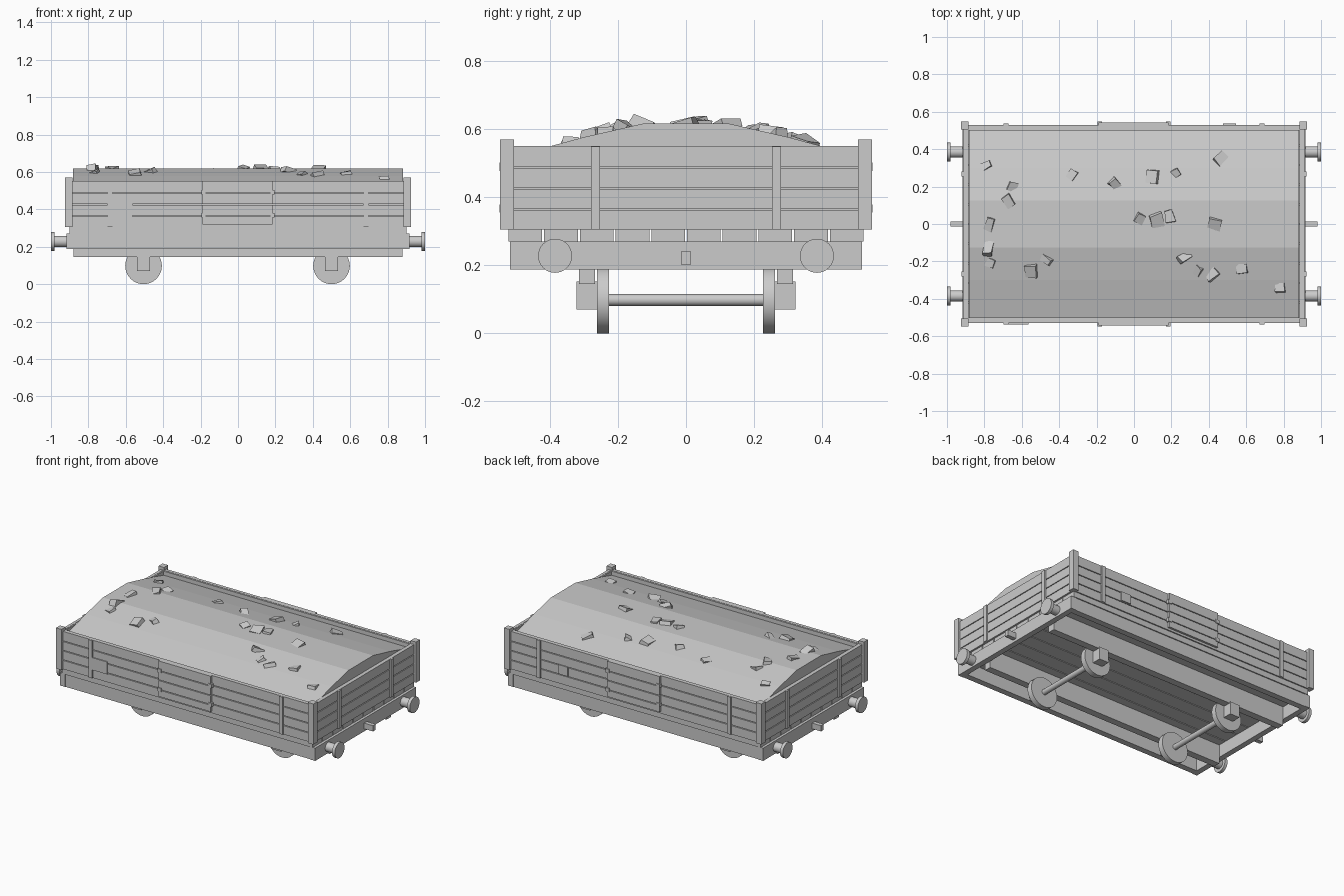
import bpy, bmesh, math, random
from mathutils import Vector, Matrix, Euler

if "Cube" in bpy.data.objects:
    bpy.data.objects.remove(bpy.data.objects["Cube"])

random.seed(4)


def finish(name, bm):
    bmesh.ops.recalc_face_normals(bm, faces=bm.faces)
    me = bpy.data.meshes.new(name)
    bm.to_mesh(me)
    bm.free()
    ob = bpy.data.objects.new(name, me)
    bpy.context.collection.objects.link(ob)
    return ob


def boxes(name, spans):
    """One object from boxes given as (x0, x1, y0, y1, z0, z1)."""
    bm = bmesh.new()
    for x0, x1, y0, y1, z0, z1 in spans:
        m = (Matrix.Translation(((x0 + x1) / 2, (y0 + y1) / 2, (z0 + z1) / 2))
             @ Matrix.Diagonal((abs(x1 - x0), abs(y1 - y0), abs(z1 - z0), 1)))
        bmesh.ops.create_cube(bm, size=1, matrix=m)
    return finish(name, bm)


def cylinder(name, centre, radius, length, axis, segments=32):
    bm = bmesh.new()
    rot = Matrix.Rotation(math.pi / 2, 4, 'Y' if axis == 'x' else 'X')
    bmesh.ops.create_cone(bm, cap_ends=True, segments=segments, radius1=radius,
                          radius2=radius, depth=length,
                          matrix=Matrix.Translation(centre) @ rot)
    ob = finish(name, bm)
    for p in ob.data.polygons:
        p.use_smooth = len(p.vertices) == 4
    return ob


SIGNS = (-1, 1)
CORNERS = [(sx, sy) for sx in SIGNS for sy in SIGNS]

# Floor planks running lengthwise
boxes("floor_planks", [(-0.9, 0.9, -0.525 + 0.105 * i + 0.003, -0.525 + 0.105 * (i + 1) - 0.003,
                        0.27, 0.306) for i in range(10)])

# Underframe: outer side beams, deep inner beams, end beams
boxes("outer_side_beams", [(-0.88, 0.88, s * 0.475, s * 0.515, 0.187, 0.27) for s in SIGNS])
boxes("inner_side_beams", [(-0.88, 0.88, s * 0.268, s * 0.315, 0.145, 0.27) for s in SIGNS])
boxes("end_beams", [(s * 0.88, s * 0.917, -0.518, 0.518, 0.187, 0.27) for s in SIGNS])

# Planked walls with a thin lining behind the plank gaps
rows = [(0.306 + 0.0612 * i, 0.306 + 0.0612 * (i + 1) - (0.005 if i < 3 else 0)) for i in range(4)]
boxes("side_planks", [(-0.89, 0.89, s * 0.508, s * 0.53, a, b) for s in SIGNS for a, b in rows])
boxes("side_lining", [(-0.89, 0.89, s * 0.5, s * 0.52, 0.306, 0.549) for s in SIGNS])
boxes("end_planks", [(s * 0.893, s * 0.912, -0.506, 0.506, a, b) for s in SIGNS for a, b in rows])
boxes("end_lining", [(s * 0.885, s * 0.904, -0.506, 0.506, 0.306, 0.549) for s in SIGNS])

# Corner posts and stanchions
boxes("corner_posts", [(sx * 0.886, sx * 0.925, sy * 0.506, sy * 0.547, 0.306, 0.57)
                       for sx, sy in CORNERS])
boxes("end_stanchions", [(sx * 0.91, sx * 0.922, sy * 0.253, sy * 0.28, 0.306, 0.55)
                         for sx, sy in CORNERS])
boxes("side_stanchions", [(sx * 0.672, sx * 0.698, sy * 0.525, sy * 0.538, 0.306, 0.55)
                          for sx, sy in CORNERS])

# Side doors with planks and hinge blocks
boxes("side_doors", [(-0.19, 0.185, s * 0.525, s * 0.544, max(a, 0.32), b)
                     for s in SIGNS for a, b in rows])
boxes("door_hinges", [(sx * 0.17, sx * 0.195, sy * 0.53, sy * 0.549, z - 0.012, z + 0.012)
                      for sx, sy in CORNERS for z in (0.367, 0.49)])

# Blank plates on the sides
boxes("side_plates", [(-0.68, -0.565, -0.537, -0.525, 0.36, 0.44),
                      (0.475, 0.545, 0.525, 0.537, 0.37, 0.43)])

# Buffers and couplings at both ends
for sx, sy in CORNERS:
    cylinder("buffer_shank", (sx * 0.945, sy * 0.385, 0.228), 0.03, 0.08, 'x', 24)
    cylinder("buffer_head", (sx * 0.99, sy * 0.385, 0.228), 0.05, 0.02, 'x')
boxes("couplings", [(s * 0.9, s * 0.98, -0.014, 0.014, 0.203, 0.24) for s in SIGNS])

# Wheelsets and axle boxes
for x in (-0.505, 0.5):
    cylinder("axle", (x, 0, 0.098), 0.0175, 0.5, 'y', 16)
    for s in SIGNS:
        cylinder("wheel", (x, s * 0.244, 0.098), 0.098, 0.036, 'y')
boxes("axle_boxes", [(x - 0.035, x + 0.035, s * 0.26, s * 0.322, 0.07, 0.153)
                     for x in (-0.505, 0.5) for s in SIGNS])

# Heaped load: extruded profile
slope = [(0.5, 0.523), (0.3, 0.577), (0.125, 0.617)]
profile = [(-0.5, 0.31)] + [(-y, z) for y, z in slope] + slope[::-1] + [(0.5, 0.31)]
bm = bmesh.new()
face = bm.faces.new([bm.verts.new((-0.883, y, z)) for y, z in profile])
ext = bmesh.ops.extrude_face_region(bm, geom=[face])
bmesh.ops.translate(bm, vec=(1.766, 0, 0),
                    verts=[v for v in ext["geom"] if isinstance(v, bmesh.types.BMVert)])
finish("load_heap", bm)


def heap_height(y):
    pts = [(0, 0.617)] + slope[::-1]
    for (y0, z0), (y1, z1) in zip(pts, pts[1:]):
        if abs(y) <= y1:
            return z0 + (z1 - z0) * (abs(y) - y0) / (y1 - y0)


# Tilted angular lumps half buried in the heap
spots = [(-.79, .31), (-.65, .2), (-.67, .12), (-.77, 0), (-.78, -.13), (-.77, -.21),
         (-.55, -.25), (-.47, -.19), (-.33, .26), (-.1, .21), (.1, .25), (.22, .27),
         (.46, .35), (.03, .03), (.12, .02), (.19, .04), (.43, 0), (.27, -.18),
         (.34, -.25), (.42, -.27), (.58, -.24), (.78, -.34)]
bm = bmesh.new()
for x, y in spots:
    size = random.uniform(0.045, 0.075)
    rot = Euler((random.uniform(-.4, .4), random.uniform(-.4, .4), random.uniform(0, 3)))
    m = (Matrix.Translation((x, y, heap_height(y) - 0.004)) @ rot.to_matrix().to_4x4()
         @ Matrix.Diagonal((size, size * random.uniform(.6, 1), size * 0.5, 1)))
    new = bmesh.ops.create_cube(bm, size=1, matrix=m)["verts"]
    for v in new:
        v.co += Vector([random.uniform(-.005, .005) for _ in range(3)])
finish("load_lumps", bm)
